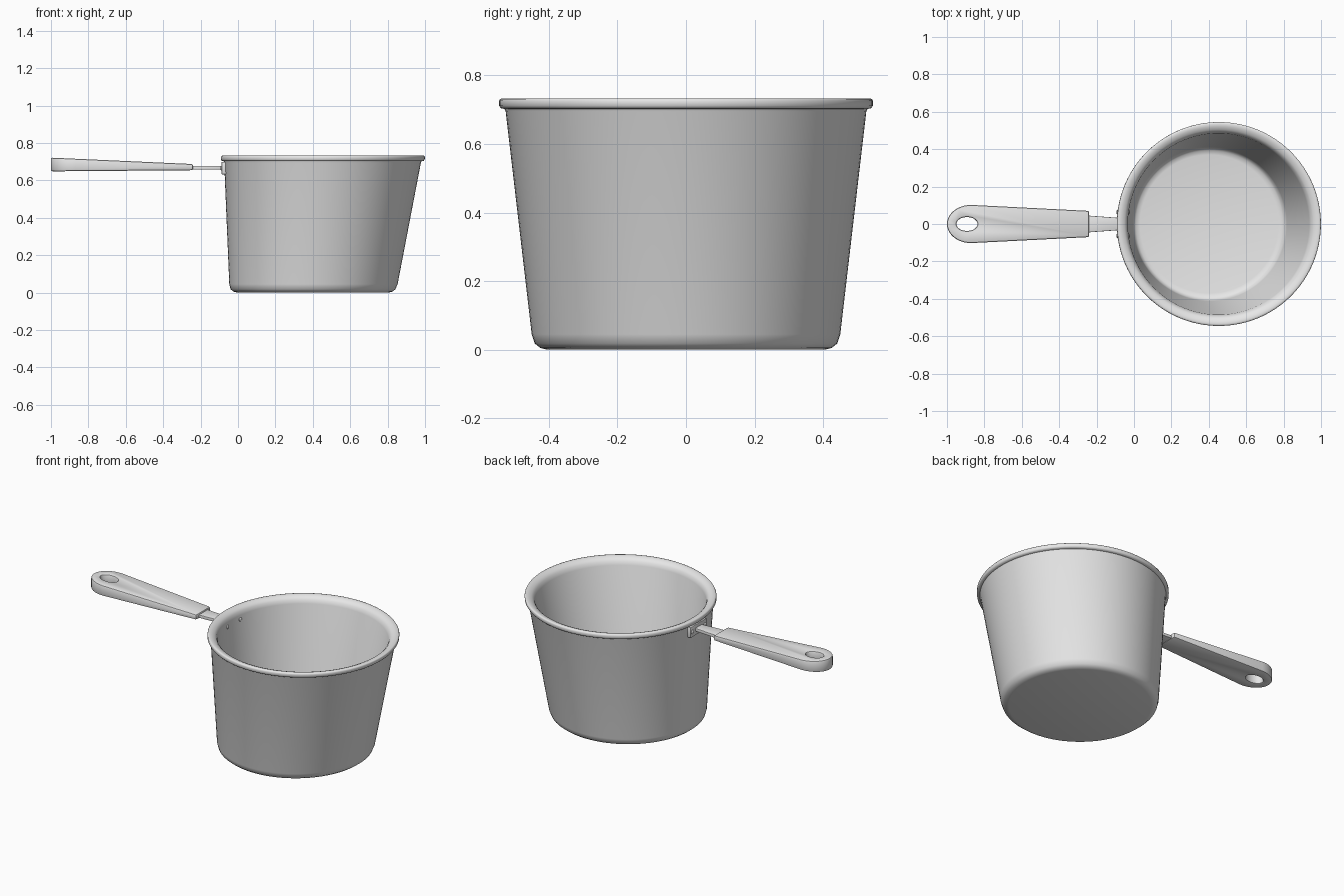
import bpy, bmesh, math

cube = bpy.data.objects.get("Cube")
if cube:
    bpy.data.objects.remove(cube, do_unlink=True)

metal = bpy.data.materials.new("light grey metal")
metal.use_nodes = True
metal.diffuse_color = (0.8, 0.8, 0.8, 1)
metal.node_tree.nodes["Principled BSDF"].inputs["Base Color"].default_value = (0.8, 0.8, 0.8, 1)


def make(name, bm):
    """Turn a bmesh into a selected object with the metal material."""
    bmesh.ops.recalc_face_normals(bm, faces=bm.faces)
    mesh = bpy.data.meshes.new(name)
    bm.to_mesh(mesh)
    bm.free()
    mesh.materials.append(metal)
    obj = bpy.data.objects.new(name, mesh)
    bpy.context.collection.objects.link(obj)
    bpy.ops.object.select_all(action="DESELECT")
    obj.select_set(True)
    bpy.context.view_layer.objects.active = obj
    return obj


def bevel(obj, width, segments=2):
    mod = obj.modifiers.new("soft edges", "BEVEL")
    mod.width, mod.segments = width, segments
    mod.limit_method, mod.angle_limit = "ANGLE", math.radians(35)
    mod.use_clamp_overlap = False
    bpy.ops.object.modifier_apply(modifier=mod.name)


def smooth(angle=35):
    bpy.ops.object.shade_smooth_by_angle(angle=math.radians(angle))


def slab(name, outline, bottom, top):
    """Plan outline with bottom and top heights given as functions of x."""
    bm = bmesh.new()
    low = [bm.verts.new((x, y, bottom(x))) for x, y in outline]
    high = [bm.verts.new((x, y, top(x))) for x, y in outline]
    bm.faces.new(low[::-1])
    bm.faces.new(high)
    n = len(outline)
    for i in range(n):
        j = (i + 1) % n
        bm.faces.new((low[i], low[j], high[j], high[i]))
    return make(name, bm)


# Pot: one lathed wall profile, leaning slightly away from the handle
def axis_x(z):
    return 0.40 + 0.075 * z


profile = [(0, 0), (0.405, 0), (0.425, 0.005), (0.441, 0.018), (0.45, 0.045),
           (0.526, 0.695), (0.529, 0.702), (0.54, 0.704), (0.545, 0.711),
           (0.545, 0.726), (0.542, 0.731), (0.535, 0.733), (0.522, 0.731),
           (0.505, 0.724), (0.493, 0.712), (0.485, 0.69), (0.412, 0.07),
           (0.405, 0.048), (0.392, 0.035), (0.37, 0.03), (0, 0.03)]
bm = bmesh.new()
verts = [bm.verts.new((r, 0, z)) for r, z in profile]
edges = [bm.edges.new(pair) for pair in zip(verts, verts[1:])]
bmesh.ops.spin(bm, geom=verts + edges, cent=(0, 0, 0), axis=(0, 0, 1),
               angle=math.tau, steps=96)
bmesh.ops.remove_doubles(bm, verts=bm.verts, dist=0.0005)
for v in bm.verts:
    v.co.x += axis_x(v.co.z)
make("pot", bm)
smooth(50)

# Handle: tapered grip with a rounded end and a hanging hole
outline = [(-0.24, -0.07), (-0.24, 0.07)]
for i in range(33):
    a = math.pi / 2 + math.pi * i / 32
    outline.append((-0.87 + 0.13 * math.cos(a), 0.102 * math.sin(a)))
handle = slab("handle", outline,
              lambda x: 0.654 + 0.008 * (x + 0.24),
              lambda x: 0.687 + 0.045 * (-0.24 - x))

bm = bmesh.new()
bmesh.ops.create_cone(bm, cap_ends=True, segments=40, radius1=1, radius2=1, depth=0.4)
for v in bm.verts:
    v.co = (-0.893 + 0.056 * v.co.x, 0.037 * v.co.y, 0.68 + v.co.z)
cutter = make("hole_cutter", bm)
cutter.hide_render = True
bpy.context.view_layer.objects.active = handle
cut = handle.modifiers.new("hanging hole", "BOOLEAN")
cut.operation, cut.solver, cut.object = "DIFFERENCE", "EXACT", cutter
bpy.ops.object.modifier_apply(modifier=cut.name)
bpy.data.objects.remove(cutter, do_unlink=True)
handle.select_set(True)
bevel(handle, 0.009)
smooth()

# Tang joining the grip to the pot
tang = slab("tang", [(-0.08, -0.033), (-0.08, 0.033), (-0.26, 0.046), (-0.26, -0.046)],
            lambda x: 0.658, lambda x: 0.677)
bevel(tang, 0.003)
smooth()

# Mounting plate against the wall
plate = slab("mounting_plate", [(-0.064, -0.08), (-0.064, 0.08), (-0.088, 0.08), (-0.088, -0.08)],
             lambda x: 0.632, lambda x: 0.698)
bevel(plate, 0.004)
smooth()

# Rivet heads on the plate and on the inside wall
inner_x = axis_x(0.665) - math.sqrt(0.482 ** 2 - 0.063 ** 2)
for side, y in (("right", -0.063), ("left", 0.063)):
    for place, x in (("outer", -0.088), ("inner", inner_x)):
        bm = bmesh.new()
        bmesh.ops.create_uvsphere(bm, u_segments=16, v_segments=8, radius=0.012)
        for v in bm.verts:
            v.co = (x + 0.5 * v.co.x, y + v.co.y, 0.665 + v.co.z)
        make(f"{place}_rivet_{side}", bm)
        smooth(60)
